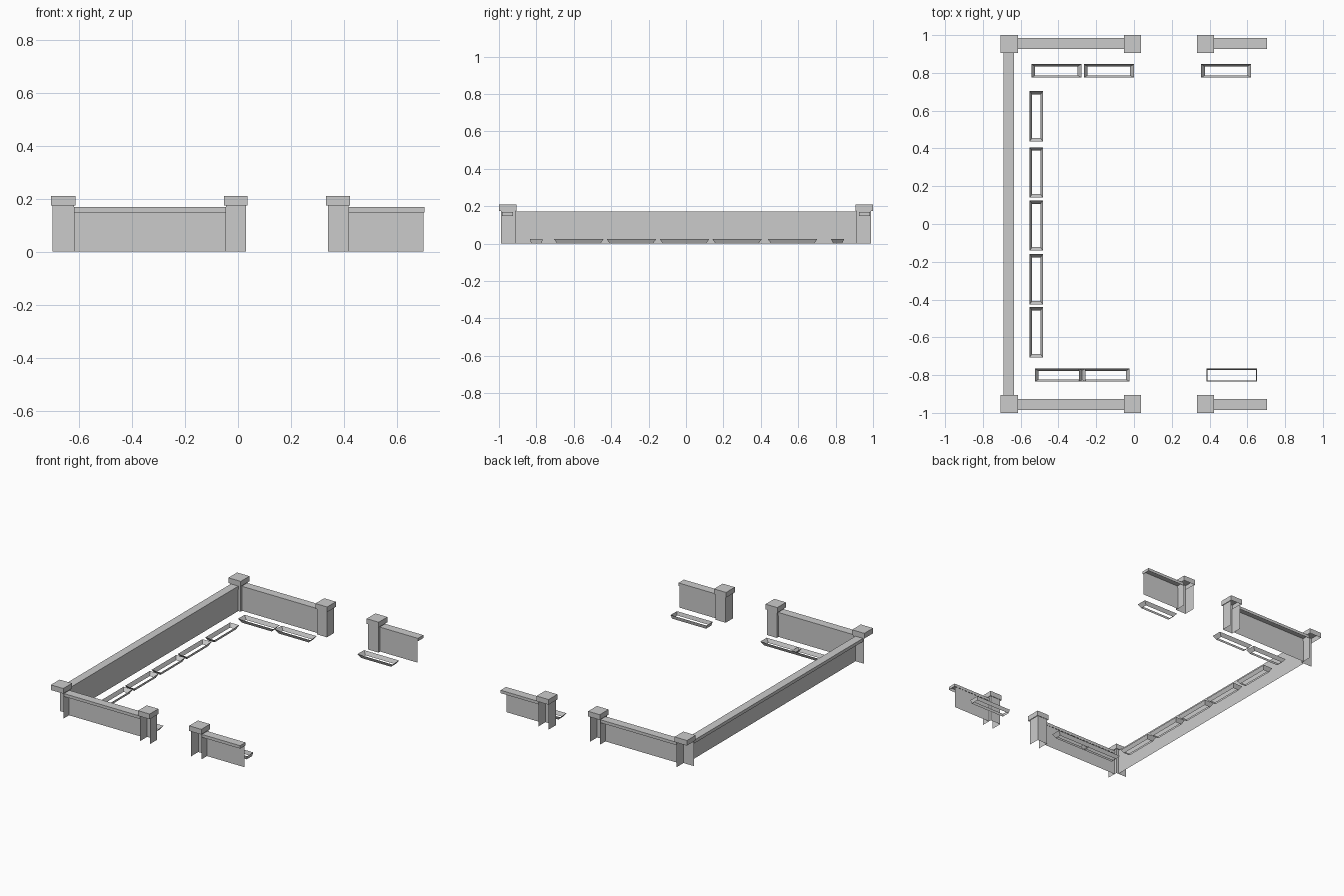
import bpy, bmesh, math

if "Cube" in bpy.data.objects:
    bpy.data.objects.remove(bpy.data.objects["Cube"])


def mesh_object(name, quads):
    # Build one object from a list of quads, welding shared corners
    bm = bmesh.new()
    for q in quads:
        bm.faces.new([bm.verts.new(p) for p in q])
    bmesh.ops.remove_doubles(bm, verts=bm.verts, dist=1e-5)
    bmesh.ops.recalc_face_normals(bm, faces=bm.faces)
    me = bpy.data.meshes.new(name)
    bm.to_mesh(me)
    bm.free()
    ob = bpy.data.objects.new(name, me)
    bpy.context.collection.objects.link(ob)
    return ob


def ring(x0, x1, y0, y1, z):
    return [(x0, y0, z), (x1, y0, z), (x1, y1, z), (x0, y1, z)]


def sides(a, b):
    return [[a[i], a[(i + 1) % 4], b[(i + 1) % 4], b[i]] for i in range(4)]


def lid(name, x0, x1, y0, y1, z0, z1):
    # Box without a bottom
    a, b = ring(x0, x1, y0, y1, z0), ring(x0, x1, y0, y1, z1)
    return mesh_object(name, sides(a, b) + [b])


def sheet(p, q, z0, z1):
    # Vertical panel between two plan points
    return [(*p, z0), (*q, z0), (*q, z1), (*p, z1)]


def trough(name, x0, x1, y0, y1, tx, ty):
    # Open frame tapering towards the ground
    top = ring(x0, x1, y0, y1, 0.025)
    low = ring(x0 + tx, x1 - tx, y0 + ty, y1 - ty, 0.0)
    return mesh_object(name, sides(low, top))


for side, label in ((-1, "front"), (1, "back")):
    inner, outer = side * 0.912, side * 0.99
    # Pillars, open on the outer side, with hollow caps
    for i, (x0, x1) in enumerate(((-0.70, -0.62), (-0.045, 0.03), (0.34, 0.418))):
        panels = [sheet((x0, inner), (x1, inner), 0, 0.178),
                  sheet((x1, inner), (x1, outer), 0, 0.178)]
        if i:
            panels.append(sheet((x0, inner), (x0, outer), 0, 0.178))
        mesh_object(f"{label}_pillar_{i}", panels)
        ya, yb = sorted((side * 0.906, side * 1.0))
        lid(f"{label}_pillar_cap_{i}", x0 - 0.007, x1 + 0.006, ya, yb, 0.175, 0.21)
    # Wall panels on the inner side, with hollow coping
    for i, (x0, x1) in enumerate(((-0.62, -0.045), (0.418, 0.70))):
        y = side * 0.93
        mesh_object(f"{label}_wall_{i}", [sheet((x0, y), (x1, y), 0, 0.15)])
        ya, yb = sorted((side * 0.926, side * 0.984))
        lid(f"{label}_coping_{i}", x0, x1 + (0.005 if i else 0), ya, yb, 0.148, 0.168)

# Long side wall and coping
mesh_object("side_wall", [sheet((-0.637, -0.912), (-0.637, 0.912), 0, 0.15)])
lid("side_coping", -0.692, -0.636, -0.912, 0.912, 0.148, 0.17)

# Sagging thin arcs on the side wall
for s in (-1, 1):
    pts = []
    for k in range(9):
        t = k / 4 - 1
        pts.append((s * 0.645 + 0.13 * t if s < 0 else 0.66 + 0.13 * t, 0.118 + 0.028 * t * t))
    mesh_object("wall_arc", [[(-0.635, a[0], a[1]), (-0.635, b[0], b[1]),
                              (-0.635, b[0], b[1] + 0.003), (-0.635, a[0], a[1] + 0.003)]
                             for a, b in zip(pts, pts[1:])])

# Planting troughs along the side wall
for i, y in enumerate((-0.573, -0.292, -0.008, 0.273, 0.57)):
    trough(f"side_trough_{i}", -0.552, -0.483, y - 0.133, y + 0.133, 0.012, 0.018)

# Planting troughs along front and back walls
for i, x0 in enumerate((-0.543, -0.265, 0.355)):
    trough(f"back_trough_{i}", x0, x0 + 0.265, 0.775, 0.846, 0.02, 0.012)
for i, x0 in enumerate((-0.525, -0.29)):
    trough(f"front_trough_{i}", x0, x0 + 0.267, -0.834, -0.766, 0.02, 0.012)
trough("front_trough_2", 0.383, 0.652, -0.834, -0.766, 0.006, 0.006)
